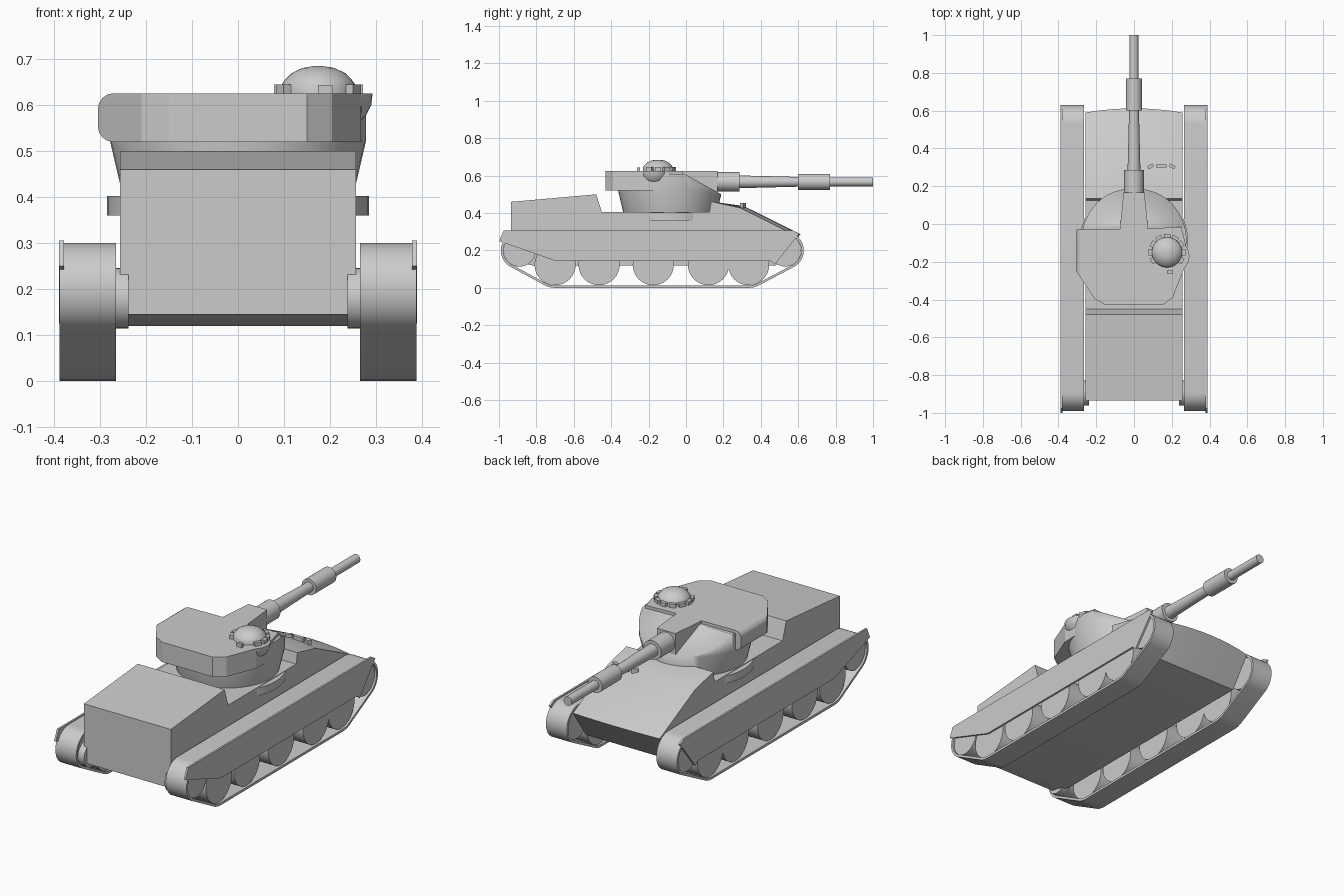
import bpy, bmesh, math
from mathutils import Vector, Matrix
from mathutils.geometry import convex_hull_2d

if "Cube" in bpy.data.objects:
    bpy.data.objects.remove(bpy.data.objects["Cube"])


def finish(name, bm, smooth=False):
    bmesh.ops.recalc_face_normals(bm, faces=bm.faces)
    me = bpy.data.meshes.new(name)
    bm.to_mesh(me)
    bm.free()
    ob = bpy.data.objects.new(name, me)
    bpy.context.collection.objects.link(ob)
    if smooth:
        bpy.ops.object.select_all(action='DESELECT')
        bpy.context.view_layer.objects.active = ob
        ob.select_set(True)
        bpy.ops.object.shade_smooth_by_angle(angle=math.radians(35))
    return ob


def loft(name, rings, caps=True, closed=False, smooth=False):
    """Skin equal-length closed rings of 3D points."""
    bm = bmesh.new()
    vs = [[bm.verts.new(p) for p in r] for r in rings]
    n = len(vs[0])
    pairs = list(zip(vs, vs[1:])) + ([(vs[-1], vs[0])] if closed else [])
    for a, b in pairs:
        for i in range(n):
            j = (i + 1) % n
            bm.faces.new((a[i], a[j], b[j], b[i]))
    if caps:
        bm.faces.new(vs[0])
        bm.faces.new(vs[-1])
    return finish(name, bm, smooth)


def side_prism(name, prof, x0, x1):
    return loft(name, [[(x, y, z) for y, z in prof] for x in (x0, x1)])


def lathe(name, prof, origin, axis, n=32):
    """Revolve (radius, height) pairs about a coordinate axis."""
    rings = []
    for r, h in prof:
        ring = []
        for i in range(n):
            c, s = r * math.cos(math.tau * i / n), r * math.sin(math.tau * i / n)
            p = {'X': (h, c, s), 'Y': (c, h, s), 'Z': (c, s, h)}[axis]
            ring.append(Vector(origin) + Vector(p))
        rings.append(ring)
    return loft(name, rings, smooth=True)


def block(name, loc, size, rot_z=0, tilt=0):
    bm = bmesh.new()
    bmesh.ops.create_cube(bm, size=1)
    m = (Matrix.Translation(loc) @ Matrix.Rotation(rot_z, 4, 'Z')
         @ Matrix.Rotation(tilt, 4, 'X') @ Matrix.Diagonal((*size, 1)))
    bm.transform(m)
    return finish(name, bm)


# Hull: stepped side profile with a gently bowed nose
W = 0.257
rear = [(-0.935, 0.145), (-0.935, 0.46), (-0.48, 0.50), (-0.45, 0.405),
        (0.125, 0.405), (0.135, 0.462)]
nose = [(0.31, 0.437), (0.612, 0.287), (0.48, 0.12)]
stations = []
for k in range(9):
    x = W * (k / 4 - 1)
    bow = 0.022 * (x / W) ** 2
    prof = rear + [(y - bow, z - bow * 0.4) for y, z in nose[:2]] + [nose[2], (-0.82, 0.12)]
    stations.append([(x, y, z) for y, z in prof])
loft("hull", stations, smooth=True)

# Running gear, both sides
circles = [(-0.89, 0.20, 0.10), (-0.70, 0.125, 0.125), (0.335, 0.125, 0.125), (0.53, 0.20, 0.10)]


def sample(shrink):
    return [Vector((y + (r - shrink) * math.cos(math.tau * i / 32),
                    z + (r - shrink) * math.sin(math.tau * i / 32)))
            for y, z, r in circles for i in range(32)]


outer, inner = sample(0), sample(0.013)
order = convex_hull_2d(outer)
for s, side in ((1, "right"), (-1, "left")):
    a, b = 0.265 * s, 0.388 * s
    loft("track_" + side,
         [[(x, *pts[i]) for i in order] for pts, x in
          ((outer, a), (outer, b), (inner, b), (inner, a))],
         caps=False, closed=True, smooth=True)
    for i, y in enumerate((-0.70, -0.465, -0.175, 0.12, 0.335)):
        lathe(f"road_wheel_{side}_{i}", [(0.11, 0.275 * s), (0.11, 0.378 * s)],
              (0, y, 0.124), 'X')
    for end, y in (("idler", -0.89), ("sprocket", 0.53)):
        lathe(f"{end}_{side}", [(0.086, 0.275 * s), (0.086, 0.378 * s)], (0, y, 0.20), 'X')
    lathe("final_drive_" + side, [(0.066, 0.238 * s), (0.066, 0.28 * s)],
          (0, -0.895, 0.18), 'X')
    side_prism("skirt_" + side,
               [(-1.0, 0.25), (-0.975, 0.306), (0.575, 0.306), (0.605, 0.288),
                (0.475, 0.125), (0.45, 0.145), (-0.70, 0.145)], 0.379 * s, 0.389 * s)

# Turret ring and flared drum, front cut to a sloping face
lathe("turret_ring", [(0.285, 0.36), (0.285, 0.402)], (0, -0.085, 0), 'Z', 48)
drum = lathe("turret_drum", [(0.25, 0.40), (0.278, 0.52), (0.278, 0.61)], (0, -0.085, 0), 'Z', 48)
bm = bmesh.new()
bm.from_mesh(drum.data)
cut = bmesh.ops.bisect_plane(bm, geom=bm.verts[:] + bm.edges[:] + bm.faces[:],
                             plane_co=(0, 0, 0.605), plane_no=(0, 0.105, 0.19), clear_outer=True)
bmesh.ops.holes_fill(bm, edges=[e for e in bm.edges if e.is_boundary])
bmesh.ops.recalc_face_normals(bm, faces=bm.faces)
bm.to_mesh(drum.data)
bm.free()

# Turret roof and bustle, rounded along the left side
plan = [(-0.305, -0.03), (-0.305, -0.25), (-0.21, -0.395), (-0.15, -0.43), (0.15, -0.43),
        (0.205, -0.39), (0.268, -0.23), (0.272, -0.10), (0.25, -0.015), (0.07, -0.025), (-0.07, -0.025)]
bustle = loft("turret_bustle", [[(x, y, z) for x, y in plan] for z in (0.52, 0.626)])
bm = bmesh.new()
bm.from_mesh(bustle.data)
edges = [e for e in bm.edges if all(v.co.x < -0.3 for v in e.verts)
         and abs(e.verts[0].co.z - e.verts[1].co.z) < 0.01]
bmesh.ops.bevel(bm, geom=edges, offset=0.034, segments=4, profile=0.5, affect='EDGES')
bm.to_mesh(bustle.data)
bm.free()

# Gun neck and barrel
loft("gun_neck", [[(-w, y, 0.50), (w, y, 0.50), (w, y, 0.626), (-w, y, 0.626)]
                  for w, y in ((0.075, -0.06), (0.07, 0.02), (0.055, 0.168))])
lathe("gun_barrel", [(0.052, 0.15), (0.052, 0.285), (0.034, 0.285), (0.026, 0.60), (0.043, 0.60),
                     (0.043, 0.77), (0.024, 0.77), (0.024, 1.0)], (0, 0, 0.567), 'Y', 24)

# Cupola, its side bulge and ring of vision blocks
cx, cy = 0.175, -0.15
lathe("cupola", [(0.08, 0.62), (0.08, 0.645), (0.073, 0.655), (0.058, 0.67),
                 (0.035, 0.681), (0.01, 0.685)], (cx, cy, 0), 'Z')
lathe("cupola_bulge", [(0.02, 0.545), (0.05, 0.555), (0.072, 0.575), (0.085, 0.60),
                       (0.088, 0.626)], (0.205, -0.17, 0), 'Z')
for i in range(9):
    a = math.radians(-30 + 30 * i)
    block(f"vision_block_{i}", (cx + 0.088 * math.cos(a), cy + 0.088 * math.sin(a), 0.635),
          (0.034, 0.018, 0.02), a + math.pi / 2)
block("vision_block_rear", (0.19, -0.255, 0.635), (0.032, 0.016, 0.018))

# Driver periscopes on the glacis
for i, (x, y, r) in enumerate(((0.088, 0.305, 0.5), (0.145, 0.307, 0), (0.202, 0.305, -0.5))):
    block(f"driver_periscope_{i}", (x, y, 0.441), (0.055 if r == 0 else 0.032, 0.018, 0.026), r)
